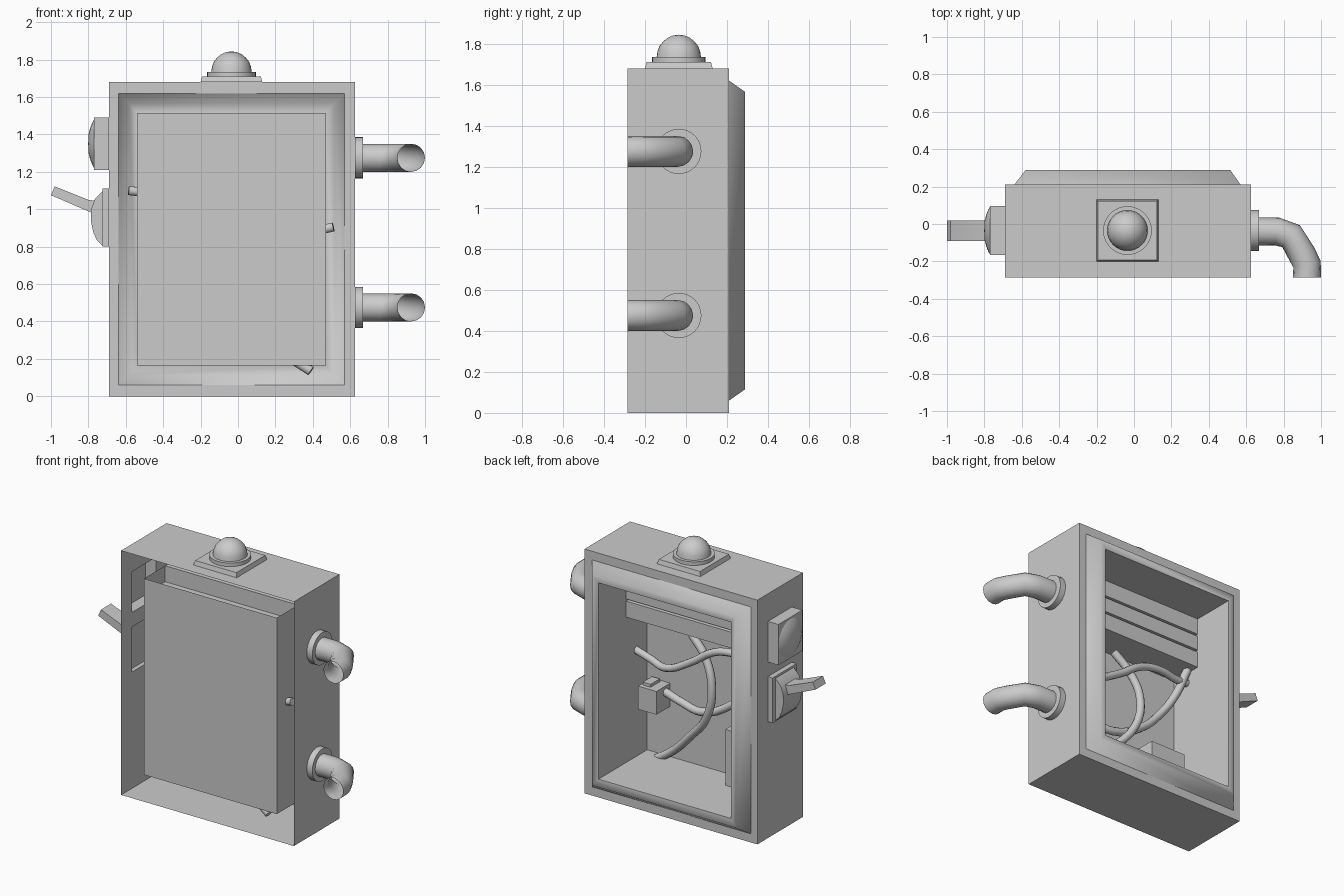
import bpy, bmesh
from math import pi
from mathutils import Matrix, Vector

if "Cube" in bpy.data.objects:
    bpy.data.objects.remove(bpy.data.objects["Cube"])


def finish(bm, name, smooth=None, recalc=True):
    if recalc:
        bmesh.ops.recalc_face_normals(bm, faces=bm.faces[:])
    me = bpy.data.meshes.new(name)
    bm.to_mesh(me)
    bm.free()
    return link(me, name, smooth)


def link(me, name, smooth=None):
    ob = bpy.data.objects.new(name, me)
    bpy.context.collection.objects.link(ob)
    if smooth is not None:
        bpy.ops.object.select_all(action='DESELECT')
        ob.select_set(True)
        bpy.context.view_layer.objects.active = ob
        bpy.ops.object.shade_smooth_by_angle(angle=smooth)
    return ob


def box(name, x, y, z, open_dir=None):
    """Box from ranges; open_dir leaves one side open."""
    bm = bmesh.new()
    bmesh.ops.create_cube(bm, size=1)
    for v in bm.verts:
        v.co = Vector([r[0] if c < 0 else r[1] for c, r in zip(v.co, (x, y, z))])
    bm.normal_update()
    if open_dir:
        d = Vector(open_dir)
        bmesh.ops.delete(bm, geom=[f for f in bm.faces if f.normal.dot(d) > .9], context='FACES')
    return finish(bm, name, recalc=False)


def lathe(name, profile, loc, axis='Z', n=32):
    """Spin (radius, height) points about an axis."""
    bm = bmesh.new()
    vs = [bm.verts.new((r, 0, h)) for r, h in profile]
    es = [bm.edges.new(p) for p in zip(vs, vs[1:])]
    bmesh.ops.spin(bm, geom=vs + es, axis=(0, 0, 1), cent=(0, 0, 0), angle=2 * pi, steps=n)
    bmesh.ops.remove_doubles(bm, verts=bm.verts[:], dist=1e-4)
    rot = {'Z': 0, 'X': pi / 2, '-X': -pi / 2}[axis]
    bm.transform(Matrix.Translation(loc) @ Matrix.Rotation(rot, 4, 'Y'))
    return finish(bm, name, .6)


def prism(name, profile, y0, y1):
    """Extrude an x-z profile along y."""
    bm = bmesh.new()
    f = bm.faces.new([bm.verts.new((x, y0, z)) for x, z in profile])
    r = bmesh.ops.extrude_face_region(bm, geom=[f])
    bmesh.ops.translate(bm, vec=(0, y1 - y0, 0),
                        verts=[v for v in r['geom'] if isinstance(v, bmesh.types.BMVert)])
    return finish(bm, name, .5)


def tube(name, pts, radius, res=3, caps=True):
    """Round tube along a smooth path."""
    cu = bpy.data.curves.new(name + "_path", 'CURVE')
    cu.dimensions = '3D'
    cu.bevel_depth, cu.bevel_resolution = radius, res
    cu.use_fill_caps, cu.resolution_u = caps, 4
    sp = cu.splines.new('BEZIER')
    sp.bezier_points.add(len(pts) - 1)
    for b, p in zip(sp.bezier_points, pts):
        b.co = p
        kind = 'AUTO' if caps else 'VECTOR'
        b.handle_left_type = b.handle_right_type = kind
    if not caps:
        cu.resolution_u = 1
    tmp = bpy.data.objects.new(name + "_tmp", cu)
    bpy.context.collection.objects.link(tmp)
    dg = bpy.context.evaluated_depsgraph_get()
    me = bpy.data.meshes.new_from_object(tmp.evaluated_get(dg))
    bpy.data.objects.remove(tmp)
    return link(me, name, .9)


# Cabinet sheet: outer walls, bevelled frame and inner cavity as lofted rings
rings = [(-.69, .625, 0, 1.68, -.285), (-.69, .625, 0, 1.68, .21),
         (-.64, .57, .06, 1.62, .21), (-.58, .515, .115, 1.565, .288),
         (-.54, .47, .165, 1.515, .28), (-.54, .47, .165, 1.515, -.02),
         (-.54, .47, .165, 1.515, -.25)]
bm = bmesh.new()
loops = [[bm.verts.new(p) for p in ((a, y, c), (b, y, c), (b, y, d), (a, y, d))]
         for a, b, c, d, y in rings]
for k, (A, B) in enumerate(zip(loops, loops[1:])):
    for i in range(4):
        # skip the left wall (has holes) and the hidden top above the slats
        if (k, i) in ((0, 3), (5, 2)):
            continue
        j = (i + 1) % 4
        f = bm.faces.new((A[i], A[j], B[j], B[i]))
        f.smooth = k in (2, 3)
bm.faces.new(loops[-1])

# Left wall with square openings behind the switch plates
ys, zs = (-.285, -.165, .095, .21), (0, .8, 1.11, 1.21, 1.49, 1.68)
grid = [[bm.verts.new((-.69, y, z)) for z in zs] for y in ys]
for i in range(3):
    for j in range(5):
        if i == 1 and j in (1, 3):
            continue
        bm.faces.new((grid[i][j], grid[i + 1][j], grid[i + 1][j + 1], grid[i][j + 1]))
bmesh.ops.remove_doubles(bm, verts=bm.verts[:], dist=1e-4)
finish(bm, "cabinet")

# Slats inside the cavity
for i, (a, b) in enumerate(((1.405, 1.515), (1.29, 1.39), (1.165, 1.275))):
    box(f"slat_{i}", (-.54, .47), (-.25, -.02), (a, b), (0, 0, 1) if i == 0 else None)
box("slat_backing", (-.54, .47), (-.25, -.05), (1.18, 1.40))

# Component boxes on the cavity back wall
box("junction_box", (.295, .435), (-.25, -.1), (.51, .67))
box("junction_box_tab", (.36, .42), (-.23, -.13), (.67, .69))
box("lower_component", (-.5, -.23), (-.25, -.1), (.165, .55))

# Loose wires
tube("wire_a", [(.51, -.137, .905), (.35, -.12, .87), (.23, -.1, .85), (.04, -.1, .937),
                (-.15, -.1, 1.06), (-.3, -.1, 1.09), (-.45, -.12, 1.085), (-.585, -.13, 1.1)], .025)
tube("wire_b", [(.05, -.139, 1.11), (-.06, -.12, 1.0), (-.13, -.095, .82), (-.09, -.1, .6),
                (.075, -.15, .4), (.25, -.2, .23), (.39, -.22, .135)], .027)
tube("wire_c", [(.3, -.2, .63), (.17, -.2, .59), (.015, -.19, .57), (-.215, -.19, .68),
                (-.375, -.19, .84), (-.47, -.15, 1.0), (-.515, -.09, 1.17)], .027)

# Beacon on top
C = -.035
bm = bmesh.new()
bmesh.ops.create_cone(bm, segments=4, cap_ends=True, radius1=.165 * 2 ** .5, radius2=.157 * 2 ** .5, depth=.03,
                      matrix=Matrix.Translation((C, C, 1.695)) @ Matrix.Rotation(pi / 4, 4, 'Z'))
finish(bm, "beacon_plate")
lathe("beacon_collar", [(0, 0), (.13, 0), (.13, .025), (0, .025)], (C, C, 1.71))
dome = [(.108, 0), (.104, .028), (.094, .054), (.076, .076), (.054, .094), (.028, .105), (0, .109)]
lathe("beacon_dome", dome, (C, C, 1.735))

# Push button on the left side
box("button_plate", (-.77, -.69), (-.165, .095), (1.21, 1.49), (1, 0, 0))
lathe("button_cap", [(.128, 0), (.11, .01), (.085, .02), (.055, .028), (0, .031)],
      (-.77, C, 1.35), '-X')

# Lever switch on the left side
box("lever_plate", (-.725, -.69), (-.165, .095), (.8, 1.11), (1, 0, 0))
prism("lever_housing", [(-.72, 1.1), (-.765, 1.055), (-.785, 1.0), (-.787, .94), (-.775, .88),
                        (-.755, .835), (-.72, .8)], C - .1, C + .1)
prism("lever_handle", [(-.76, 1.045), (-.8, 1.05), (-.98, 1.122), (-1, 1.075), (-.78, .98)],
      C - .055, C + .055)

# Two elbow pipes with flanges on the right side
for name, z in (("upper", 1.275), ("lower", .475)):
    lathe(name + "_flange", [(0, 0), (.11, 0), (.11, .042), (0, .042)], (.625, C, z), 'X')
    tube(name + "_pipe", [(.64, -.04, z), (.765, -.04, z), (.84, -.065, z),
                          (.9, -.165, z), (.925, -.215, z), (.925, -.285, z)], .075, 6, False)
